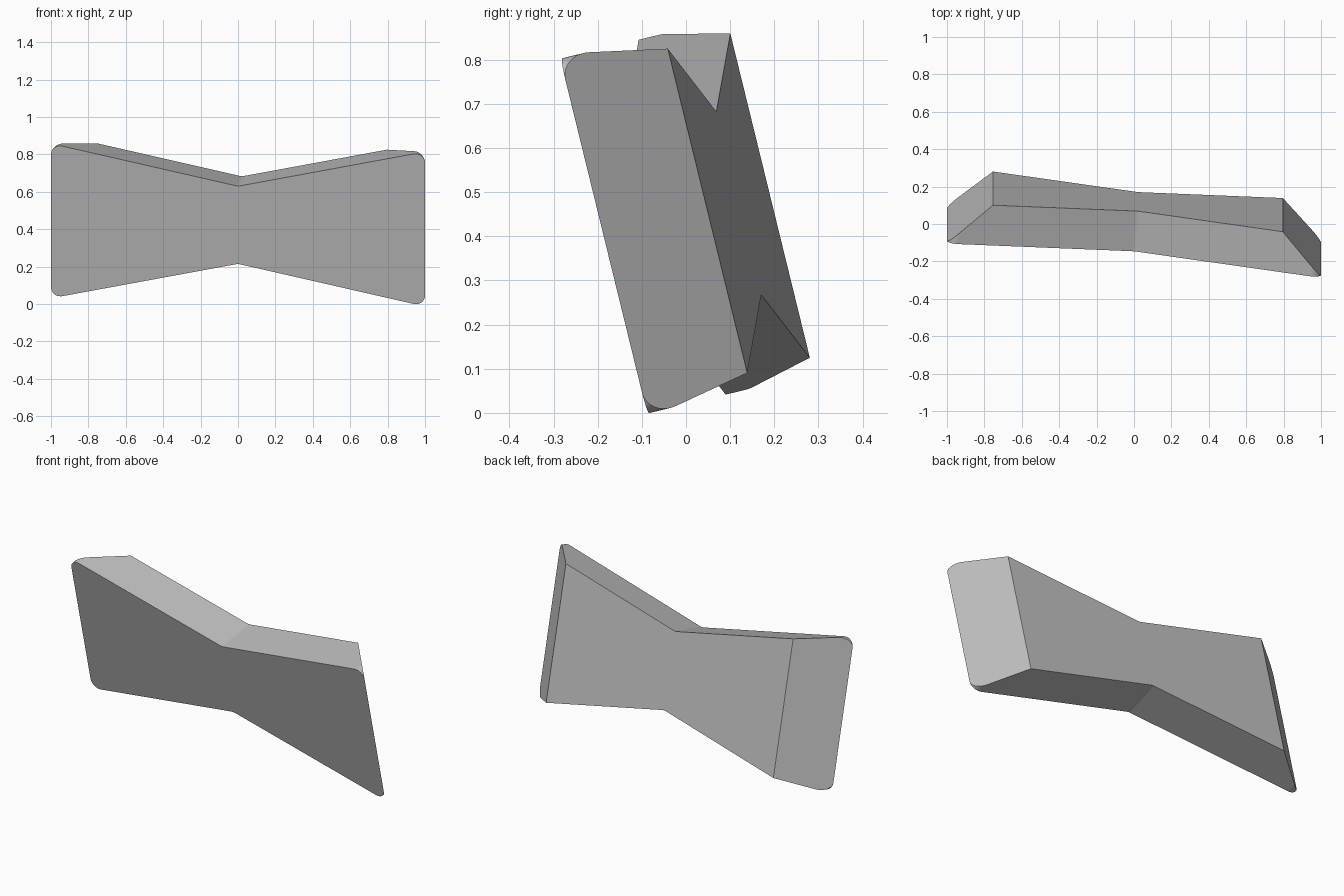
import bpy
import bmesh
from mathutils import Matrix, Vector

cube = bpy.data.objects.get("Cube")
if cube:
    bpy.data.objects.remove(cube, do_unlink=True)

# Body dimensions
HALF_WIDTH, END_HALF, WAIST_HALF = 1.005, 0.426, 0.2137
THICK, BACK_HALF_WIDTH = 0.222, 0.779

# Plain grey material
grey = bpy.data.materials.new("plain_grey")
grey.use_nodes = True
colour = (0.5, 0.5, 0.5, 1)
grey.diffuse_color = colour
grey.node_tree.nodes["Principled BSDF"].inputs["Base Color"].default_value = colour

# Bow tie outline on the front plane: x across, y into the body, z up
bm = bmesh.new()
outline = [(-HALF_WIDTH, -END_HALF), (0, -WAIST_HALF), (HALF_WIDTH, -END_HALF),
           (HALF_WIDTH, END_HALF), (0, WAIST_HALF), (-HALF_WIDTH, END_HALF)]
bm.faces.new([bm.verts.new((x, 0, z)) for x, z in outline])


def round_corners(verts, offset, segments):
    bmesh.ops.bevel(bm, geom=verts, offset=offset, offset_type='OFFSET',
                    segments=segments, profile=0.5, affect='VERTICES')


# Rounded outer corners and a tiny fillet at the waist
round_corners([v for v in bm.verts if abs(v.co.x) > 0.5], 0.065, 10)
round_corners([v for v in bm.verts if abs(v.co.x) < 0.1], 0.012, 3)

# Thickness
extruded = bmesh.ops.extrude_face_region(bm, geom=bm.faces[:])["geom"]
bmesh.ops.translate(bm, verts=[v for v in extruded if isinstance(v, bmesh.types.BMVert)],
                    vec=(0, THICK, 0))

# Slanted ends, cut from the front edge inwards to the back
for side in (-1, 1):
    cut = bmesh.ops.bisect_plane(
        bm, geom=bm.verts[:] + bm.edges[:] + bm.faces[:], dist=1e-5,
        plane_co=(side * (HALF_WIDTH - 0.0005), 0, 0),
        plane_no=(side * THICK, HALF_WIDTH - BACK_HALF_WIDTH, 0), clear_outer=True)
    rim = [e for e in cut["geom_cut"] if isinstance(e, bmesh.types.BMEdge)]
    bmesh.ops.holes_fill(bm, edges=[e for e in bm.edges if e.is_boundary] or rim, sides=0)
bmesh.ops.remove_doubles(bm, verts=bm.verts[:], dist=1e-4)
bmesh.ops.recalc_face_normals(bm, faces=bm.faces[:])

mesh = bpy.data.meshes.new("bow_tie_block")
bm.to_mesh(mesh)
bm.free()
mesh.materials.append(grey)
block = bpy.data.objects.new("bow_tie_block", mesh)
bpy.context.collection.objects.link(block)

# Tilted placement
across = Vector((0.995, -0.091, -0.022)).normalized()
up = Vector((0, -0.238, 0.971))
back = up.cross(across).normalized()
up = across.cross(back)
turn = Matrix((across, back, up)).transposed().to_4x4()
block.matrix_world = Matrix.Translation((0, -0.095, 0.4225)) @ turn

# Smooth corners, sharp edges elsewhere
bpy.ops.object.select_all(action='DESELECT')
block.select_set(True)
bpy.context.view_layer.objects.active = block
bpy.ops.object.shade_smooth_by_angle(angle=0.52)
weighted = block.modifiers.new("weighted_normals", 'WEIGHTED_NORMAL')
weighted.keep_sharp = True
